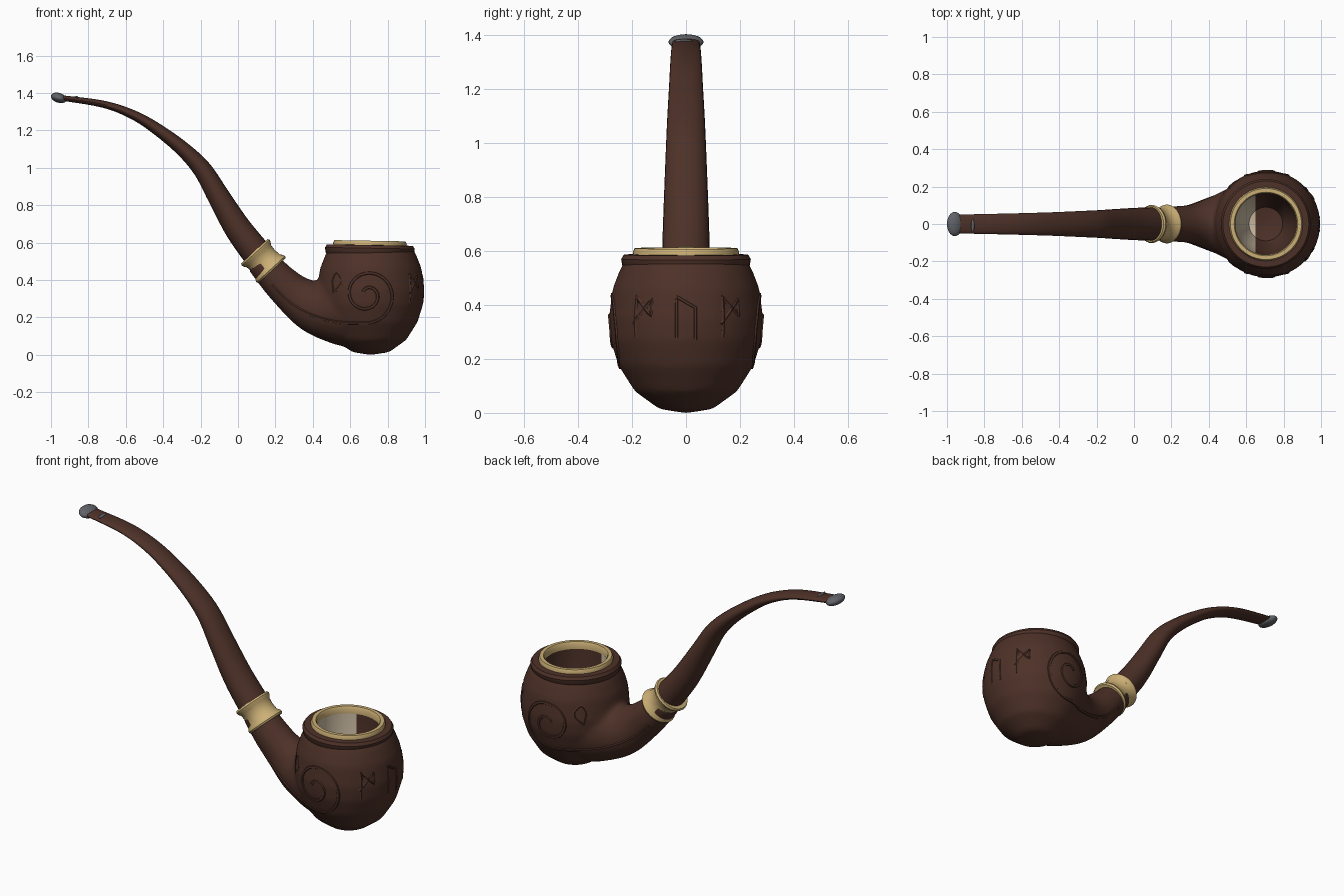
import bpy, bmesh, math
from mathutils import Vector, Matrix
from mathutils.bvhtree import BVHTree

if "Cube" in bpy.data.objects:
    bpy.data.objects.remove(bpy.data.objects["Cube"])


def material(name, rgb):
    m = bpy.data.materials.new(name)
    m.use_nodes = True
    m.diffuse_color = (*rgb, 1)
    bsdf = next(n for n in m.node_tree.nodes if n.type == 'BSDF_PRINCIPLED')
    bsdf.inputs["Base Color"].default_value = (*rgb, 1)
    return m


wood = material("dark wood", (0.075, 0.031, 0.021))
gold = material("pale gold", (0.60, 0.43, 0.18))
steel = material("grey metal", (0.12, 0.125, 0.14))
lining = material("pale lining", (0.62, 0.52, 0.38))


def activate(obj):
    bpy.ops.object.select_all(action='DESELECT')
    obj.select_set(True)
    bpy.context.view_layer.objects.active = obj


def smooth(obj, angle=40):
    activate(obj)
    bpy.ops.object.shade_smooth_by_angle(angle=math.radians(angle))


def finish(name, bm, *mats):
    bmesh.ops.recalc_face_normals(bm, faces=bm.faces)
    me = bpy.data.meshes.new(name)
    bm.to_mesh(me)
    bm.free()
    obj = bpy.data.objects.new(name, me)
    bpy.context.collection.objects.link(obj)
    for m in mats:
        me.materials.append(m)
    return obj


def skin(bm, rings, close=False):
    """Join rings of vertices with quads, closing into a loop or capping the ends."""
    loops = [[bm.verts.new(p) for p in r] for r in rings]
    n = len(loops[0])
    pairs = list(zip(loops, loops[1:])) + ([(loops[-1], loops[0])] if close else [])
    for a, b in pairs:
        for i in range(n):
            j = (i + 1) % n
            bm.faces.new((a[i], a[j], b[j], b[i]))
    if not close:
        bm.faces.new(loops[0])
        bm.faces.new(loops[-1])


def lathe(bm, profile, matrix, close=False, n=48):
    turn = [math.tau * i / n for i in range(n)]
    skin(bm, [[matrix @ Vector((r * math.cos(t), r * math.sin(t), z)) for t in turn]
              for r, z in profile], close)


def spline(pts, steps=5):
    """Catmull-Rom interpolation through the points."""
    v = [Vector(p) for p in pts]
    v = [2 * v[0] - v[1]] + v + [2 * v[-1] - v[-2]]
    out = []
    for a, b, c, d in zip(v, v[1:], v[2:], v[3:]):
        for k in range(steps):
            t = k / steps
            out.append(0.5 * (2 * b + (c - a) * t + (2 * a - 5 * b + 4 * c - d) * t * t
                              + (3 * b - a - 3 * c + d) * t ** 3))
    return out + [v[-2]]


def sweep(bm, pts, n=24):
    """Elliptical tube in the xz plane; points are x, z, half height, half width."""
    path = spline(pts)
    rings = []
    for i, p in enumerate(path):
        d = path[min(i + 1, len(path) - 1)] - path[max(i - 1, 0)]
        side = Vector((-d[1], 0, d[0])).normalized()
        rings.append([Vector((p[0], 0, p[1])) + side * p[2] * math.cos(math.tau * k / n)
                      + Vector((0, p[3] * math.sin(math.tau * k / n), 0)) for k in range(n)])
    skin(bm, rings)


# Bowl and shank, blended into one body
AXIS = Vector((0.71, 0, 0))
bm = bmesh.new()
lathe(bm, [(0.01, 0), (0.1, 0.015), (0.19, 0.08), (0.25, 0.175), (0.28, 0.27), (0.286, 0.35),
           (0.272, 0.46), (0.245, 0.53), (0.22, 0.575), (0.01, 0.575)],
      Matrix.Translation(AXIS))
sweep(bm, [(0.12, 0.51, .085, .085), (0.21, 0.405, .095, .095), (0.31, 0.315, .113, .105),
           (0.41, 0.26, .148, .145), (0.52, 0.25, .198, .2), (0.62, 0.265, .245, .245)])
body = finish("bowl_and_shank", bm, wood, lining)
mod = body.modifiers.new("blend", 'REMESH')
mod.mode = 'VOXEL'
mod.voxel_size = 0.013
mod = body.modifiers.new("soften", 'SMOOTH')
mod.factor = 0.5
mod.iterations = 8

# Tobacco chamber, with the stem side in the pale lining
bm = bmesh.new()
lathe(bm, [(0.01, 0.1), (0.09, 0.115), (0.14, 0.25), (0.166, 0.45), (0.168, 0.75)],
      Matrix.Translation((0.705, 0, 0)))
bmesh.ops.bisect_plane(bm, geom=bm.verts[:] + bm.edges[:] + bm.faces[:],
                       plane_co=(0.65, 0, 0), plane_no=(1, 0, 0))
for f in bm.faces:
    f.material_index = int(f.calc_center_median().x < 0.65)
chamber = finish("chamber_cutter", bm, wood, lining)
chamber.hide_render = True
mod = body.modifiers.new("chamber", 'BOOLEAN')
mod.operation = 'DIFFERENCE'
mod.solver = 'EXACT'
mod.object = chamber
activate(body)
for name in [m.name for m in body.modifiers]:
    bpy.ops.object.modifier_apply(modifier=name)
bpy.data.objects.remove(chamber)
smooth(body)

# Wooden lip and gold ring around the opening
tilt = Matrix.Translation((0.705, 0, 0.57)) @ Matrix.Rotation(math.radians(1), 4, 'Y')
for name, mat, profile in (
        ("wooden_lip", wood, [(0.17, -.04), (0.222, -.045), (0.236, -.025), (0.24, 0),
                              (0.23, 0.016), (0.17, 0.018)]),
        ("gold_rim", gold, [(0.164, 0), (0.193, 0), (0.197, 0.025), (0.19, 0.04),
                            (0.17, 0.04), (0.164, 0.03)])):
    bm = bmesh.new()
    lathe(bm, profile, tilt, close=True)
    smooth(finish(name, bm, mat), 35)

# Flared gold collar on the shank
axis = Vector((-0.68, 0, 0.74)).normalized()
place = Matrix.Translation((0.135, 0, 0.502)) @ axis.to_track_quat('Z', 'Y').to_matrix().to_4x4()
bm = bmesh.new()
lathe(bm, [(0.08, -.07), (0.098, -.07), (0.104, -.06), (0.1, -.048), (0.089, -.035), (0.085, 0),
           (0.088, 0.035), (0.098, 0.048), (0.102, 0.06), (0.096, 0.07), (0.07, 0.07)],
      place, n=32)
smooth(finish("gold_collar", bm, gold), 35)

# Curved, flattening stem
bm = bmesh.new()
sweep(bm, [(0.11, 0.53, .08, .09), (0.0, 0.675, .072, .086), (-0.1, 0.84, .06, .08),
           (-0.19, 0.99, .05, .074), (-0.295, 1.1, .04, .069), (-0.43, 1.205, .032, .063),
           (-0.56, 1.283, .025, .059), (-0.72, 1.34, .019, .055), (-0.96, 1.376, .014, .05)])
smooth(finish("stem", bm, wood))

# Metal mouthpiece and the small inlay behind it
for name, pos, size in (("mouthpiece", (-0.958, 0, 1.374), (.042, .065, .027)),
                        ("stem_inlay", (-0.862, -.008, 1.377), (.009, .035, .007))):
    bm = bmesh.new()
    bmesh.ops.create_uvsphere(bm, u_segments=20, v_segments=12, radius=1)
    for v in bm.verts:
        v.co = Vector((v.co.x * size[0], v.co.y * size[1], v.co.z * size[2]))
        v.co.z -= 0.2 * v.co.x
        v.co += Vector(pos)
    smooth(finish(name, bm, steel))

# Carved relief: strokes laid on the surface of the body
tree = BVHTree.FromObject(body, bpy.context.evaluated_depsgraph_get())


def ridge(name, points, depth):
    data = bpy.data.curves.new(name, 'CURVE')
    data.dimensions = '3D'
    data.bevel_depth = depth
    data.bevel_resolution = 1
    data.use_fill_caps = True
    s = data.splines.new('POLY')
    s.points.add(len(points) - 1)
    for sp, p in zip(s.points, points):
        sp.co = (*p, 1)
    obj = bpy.data.objects.new(name, data)
    bpy.context.collection.objects.link(obj)
    data.materials.append(wood)
    activate(obj)
    bpy.ops.object.convert(target='MESH')
    smooth(bpy.context.object, 50)


def drop(origin, direction, sink):
    hit = tree.ray_cast(origin, direction)
    return hit[0] - hit[1] * sink if hit[0] else None


# Scroll sweeping from the shank into a spiral, and a leaf, on both sides
sweep_in = spline([(0.18, 0.37), (0.28, 0.275), (0.4, 0.21), (0.53, 0.175), (0.66, 0.17)], 8)
spiral = []
for i in range(61):
    a = -1.7 + i / 60 * 10.5
    r = 0.155 - 0.13 * i / 60
    spiral.append(Vector((0.69 + r * math.cos(a), 0.322 + r * math.sin(a))))
leaf = spline([(0.51, 0.33), (0.505, 0.4), (0.53, 0.44), (0.555, 0.39), (0.51, 0.33)], 4)
for label, s in (("front", -1), ("back", 1)):
    for part, line in (("scroll", sweep_in[:-2] + spiral), ("leaf", leaf)):
        pts = [drop(Vector((p[0], s, p[1])), Vector((0, -s, 0)), 0.005) for p in line]
        ridge(f"{label}_{part}", [p for p in pts if p], 0.011 if part == "scroll" else 0.008)

# Angular carved marks around the outer face: sideways offset and height
arch = [(-.035, .28), (-.035, .43), (.035, .39), (.035, .27)]
zigzag = [(-.04, .33), (.04, .42), (.04, .36), (-.03, .43), (-.03, .28)]
for label, turn, mark in (("middle", 0, arch), ("front", -.62, zigzag), ("back", .62, zigzag)):
    pts = []
    for a, b in zip(mark, mark[1:]):
        for k in range(7):
            u, z = Vector(a).lerp(Vector(b), k / 6)
            d = Vector((math.cos(turn + u / 0.28), math.sin(turn + u / 0.28), 0))
            if k or not pts:
                pts.append(drop(AXIS + d + Vector((0, 0, z)), -d, 0.004))
    ridge(f"{label}_carved_mark", [p for p in pts if p], 0.008)
